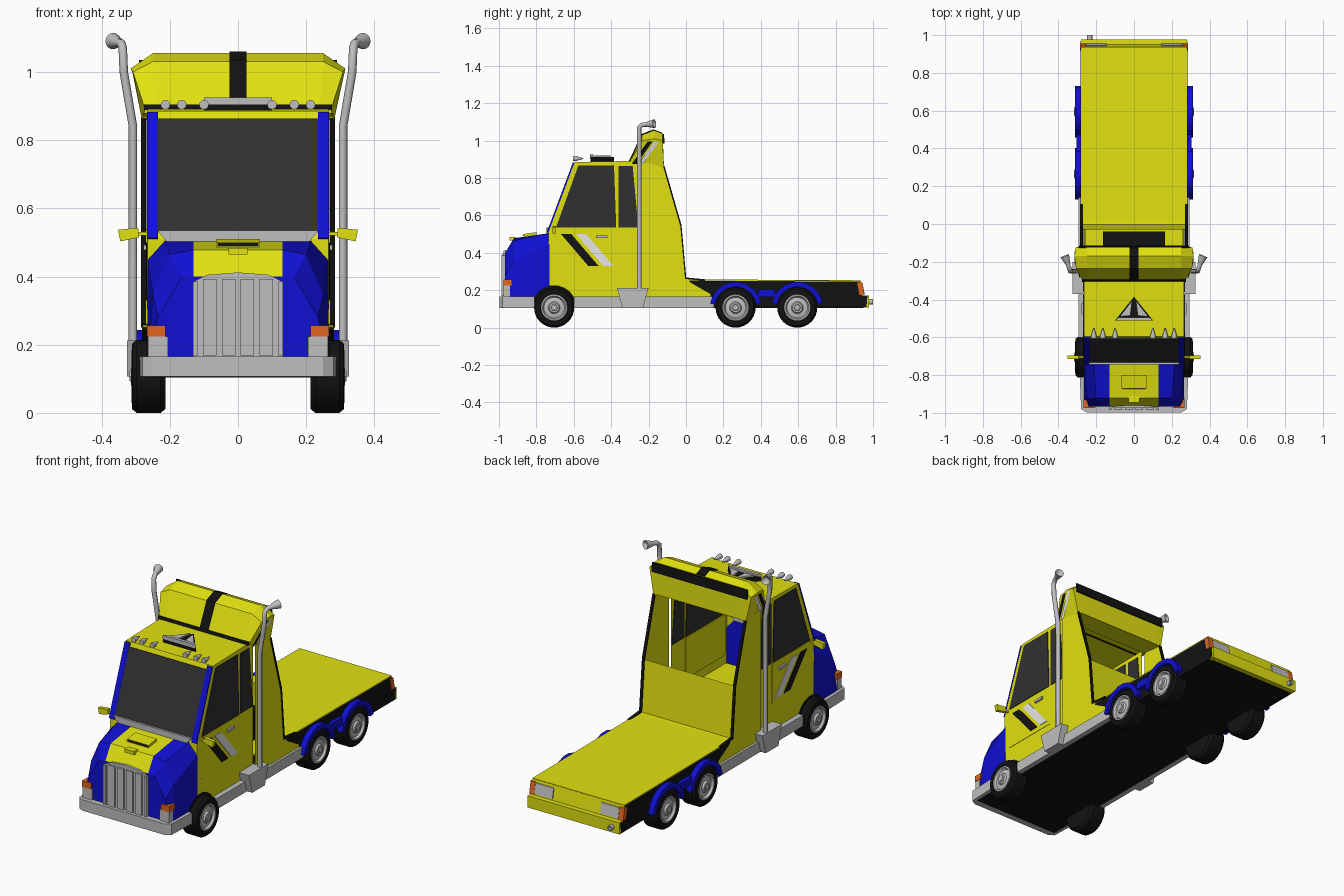
import bpy, bmesh, math
from mathutils import Vector

if "Cube" in bpy.data.objects:
    bpy.data.objects.remove(bpy.data.objects["Cube"])


def material(name, *rgb):
    m = bpy.data.materials.new(name)
    m.use_nodes = True
    m.diffuse_color = (*rgb, 1)
    m.node_tree.nodes["Principled BSDF"].inputs["Base Color"].default_value = (*rgb, 1)
    return m


YELLOW = material("yellow paint", .75, .75, .005)
BLUE = material("blue paint", .005, .005, .65)
BLACK = material("black", .006, .006, .006)
GREY = material("grey metal", .52, .52, .52)
GLASS = material("dark glass", .03, .03, .03)
ORANGE = material("orange lamp", .75, .13, .015)
WHITE = material("white", .9, .9, .9)


def finish(name, bm, *mats):
    bmesh.ops.remove_doubles(bm, verts=bm.verts, dist=1e-5)
    bmesh.ops.recalc_face_normals(bm, faces=bm.faces)
    mesh = bpy.data.meshes.new(name)
    bm.to_mesh(mesh)
    bm.free()
    for m in mats:
        mesh.materials.append(m)
    ob = bpy.data.objects.new(name, mesh)
    bpy.context.collection.objects.link(ob)
    return ob


def loft(bm, rows, closed=False, caps=False):
    """Skin equal-length rows of points."""
    vs = [[bm.verts.new(p) for p in r] for r in rows]
    n = len(rows[0])
    for a, b in zip(vs, vs[1:]):
        for i in range(n if closed else n - 1):
            j = (i + 1) % n
            bm.faces.new((a[i], a[j], b[j], b[i]))
    if caps:
        bm.faces.new(vs[0])
        bm.faces.new(vs[-1])


PLACE = {"x": lambda p, d: (d, *p), "y": lambda p, d: (p[0], d, p[1]), "z": lambda p, d: (*p, d)}


def prism(name, prof, a, b, mat, axis="x", mirror=False):
    """Extrude a flat profile along an axis, optionally on both sides."""
    bm = bmesh.new()
    for s in ((1, -1) if mirror else (1,)):
        rows = [[PLACE[axis](p, d) for p in prof] for d in (a, b)]
        loft(bm, [[(s * x, y, z) for x, y, z in r] for r in rows], True, True)
    return finish(name, bm, mat)


def box(name, x, y, z, mat, mirror=False):
    prof = [(y[0], z[0]), (y[1], z[0]), (y[1], z[1]), (y[0], z[1])]
    return prism(name, prof, *x, mat, mirror=mirror)


def strip(name, line, x0, x1, mat, dy, dz, mirror=False):
    """Thin plate following a side-view line, thickened by (dy, dz)."""
    back = [(y + dy, z + dz) for y, z in reversed(line)]
    return prism(name, line + back, x0, x1, mat, mirror=mirror)


def lathe(name, prof, centre, axis, mat, sides=32):
    """Turn (distance along axis, radius) points around an axis."""
    bm = bmesh.new()
    q = Vector(axis).to_track_quat("Z", "Y")
    ring = [i * math.tau / sides for i in range(sides)]
    loft(bm, [[Vector(centre) + q @ Vector((r * math.cos(t), r * math.sin(t), d)) for t in ring]
              for d, r in prof], True)
    bmesh.ops.dissolve_degenerate(bm, edges=bm.edges, dist=1e-5)
    ob = finish(name, bm, mat)
    bpy.ops.object.select_all(action="DESELECT")
    ob.select_set(True)
    bpy.context.view_layer.objects.active = ob
    bpy.ops.object.shade_smooth_by_angle(angle=math.radians(35))
    return ob


def shell(name, prof, half, open_edges, mat, hole=None):
    """Hollow sheet body; some profile edges stay open, one gets a cut-out."""
    bm = bmesh.new()
    loft(bm, [[(x, *p) for p in prof] for x in (-half, half)], True, True)
    bm.faces.ensure_lookup_table()
    gone = [bm.faces[i] for i in open_edges]
    if hole is not None:
        bmesh.ops.inset_individual(bm, faces=[bm.faces[hole]], thickness=.03)
        bm.faces.ensure_lookup_table()
        gone.append(bm.faces[hole])
    bmesh.ops.delete(bm, geom=gone, context="FACES")
    return finish(name, bm, mat)


# Cab and sleeper bodies
shell("cab_body", [(-.735, .15), (-.735, .51), (-.595, .885), (-.25, .892), (-.25, .15)], .265, [3], YELLOW)
shell("sleeper_body", [(-.25, .11), (-.25, .88), (-.12, .87), (-.028, .54), (-.003, .26), (.15, .245), (.15, .11)],
      .28, [0], YELLOW, hole=2)
box("cab_floor", (-.26, .26), (-.72, -.01), (.25, .26), YELLOW)
box("cab_seat", (-.165, .165), (-.2, -.04), (.26, .42), BLACK)
box("underside", (-.262, .262), (-.96, .95), (.104, .112), BLACK)

# Roof fairing: y, inner height, inner width, outer height, outer width
fair = [(-.3, .89, .24, .888, .272), (-.235, 1.03, .25, 1.0, .308), (-.17, 1.055, .25, 1.01, .315),
        (-.125, 1.037, .25, 1.0, .31), (-.118, .865, .25, .855, .281)]
bm = bmesh.new()
loft(bm, [[(-wo, y, zo), (-wi, y, zi), (wi, y, zi), (wo, y, zo)] for y, zi, wi, zo, wo in fair])
for s in (-1, 1):
    bm.faces.new([bm.verts.new((s * wo, y, zo)) for y, zi, wi, zo, wo in fair])
finish("roof_fairing", bm, YELLOW)
top = [(f[0], f[1]) for f in fair[:4]]
strip("fairing_centre_stripe", top, -.025, .025, BLACK, -.003, .005)
strip("fairing_rear_lip", [(-.126, 1.035), (-.122, .985)], -.29, .29, BLACK, .008, 0)
strip("fairing_base_trim", [(-.306, .888), (-.3, .904)], -.275, .275, BLACK, .009, 0)
strip("sleeper_edge_trim", [(-.122, .86), (-.03, .54), (-.005, .26), (.1, .25)], .27, .285, BLACK, .006, .008, True)
# Slanted paint bands on the fairing cheeks
for name, y, m in (("fairing_black_band", -.29, BLACK), ("fairing_white_band", -.255, WHITE)):
    bm = bmesh.new()
    for s in (-1, 1):
        loft(bm, [[(s * .286, y, .875), (s * .286, y + .026, .875)],
                  [(s * .314, y + .085, .995), (s * .314, y + .111, .995)]])
    finish(name, bm, m)

# Windscreen, pillars and sill
screen = [(-.728, .53), (-.604, .861)]
strip("windscreen", screen, -.235, .235, GLASS, -.007, .003)
strip("blue_pillar", [(-.735, .51), (-.597, .88)], .235, .2665, BLUE, -.008, .003, True)
prism("windscreen_sill", [(-.21, .503), (.21, .503), (.237, .535), (-.237, .535)], -.745, -.72, GREY, "y")

# Doors, side windows and stripes
prism("door", [(-.715, .32), (-.7, .305), (-.37, .305), (-.37, .53), (-.715, .53)], .26, .267, YELLOW, mirror=True)
prism("door_window", [(-.695, .535), (-.575, .868), (-.385, .868), (-.373, .535)], .261, .269, GLASS, mirror=True)
prism("rear_side_window", [(-.36, .535), (-.36, .865), (-.285, .865), (-.255, .535)], .261, .269, GLASS, mirror=True)
for name, y, m in (("door_black_stripe", -.668, BLACK), ("door_white_stripe", -.588, WHITE)):
    prism(name, [(y, .5), (y + .055, .5), (y + .2, .33), (y + .145, .33)], .262, .27, m, mirror=True)
box("door_handle", (.265, .277), (-.48, -.42), (.478, .492), GREY, True)
box("mirror_arm", (.26, .3), (-.71, -.7), (.52, .53), YELLOW, True)
prism("mirror", [(.29, .515), (.345, .503), (.352, .537), (.293, .543)], -.715, -.695, YELLOW, "y", True)

# Hood: yellow middle, blue flanks
half = [(-.73, [(.13, .505), (.215, .505), (.265, .45), (.266, .16)]),
        (-.92, [(.13, .478), (.2, .465), (.25, .35), (.266, .16)]),
        (-.967, [(.13, .4), (.165, .4), (.235, .28), (.262, .16)])]
bm = bmesh.new()
loft(bm, [[(-x, y, z) for x, z in reversed(h)] + [(x, y, z) for x, z in h] for y, h in half], caps=True)
for f in bm.faces:
    if max(abs(v.co.x) for v in f.verts) < .14:
        f.material_index = 1
finish("hood", bm, BLUE, YELLOW)
strip("hood_scoop", [(-.87, .486), (-.8, .496)], -.065, .065, YELLOW, 0, .014)
strip("hood_scoop_mouth", [(-.874, .49), (-.87, .499)], -.06, .06, BLACK, .006, 0)
box("hood_latch", (-.028, .028), (-.945, -.91), (.465, .484), YELLOW)

# Grille
arch = [(-.132, .165), (.132, .165), (.132, .385), (.09, .405), (0, .412), (-.09, .405), (-.132, .385)]
prism("grille", arch, -.975, -.95, GREY, "y")
for i in range(4):
    x = -.0825 + i * .055
    box("grille_bar", (x - .02, x + .02), (-.986, -.97), (.168, .392), GREY)
box("grille_side", (.118, .132), (-.986, -.96), (.168, .385), GREY, True)

# Bumper, front lamps, skirts and steps
edge = [(.25, -.998), (.28, -.98), (.287, -.81)]
prism("front_bumper", [(-x, y) for x, y in reversed(edge)] + edge, .106, .166, GREY, "z")
box("headlamp", (.205, .264), (-.975, -.94), (.166, .224), GREY, True)
box("front_indicator", (.213, .267), (-.975, -.93), (.224, .257), ORANGE, True)
box("side_skirt", (.265, .293), (-.6, .15), (.106, .166), GREY, True)
prism("side_step", [(-.34, .106), (-.23, .106), (-.2, .213), (-.37, .213)], .265, .325, GREY, mirror=True)

# Flatbed and tail
prism("bed_frame", [(.13, .11), (.13, .18), (.02, .243), (.02, .251), (.93, .246), (.944, .17), (.97, .17), (.965, .11)],
      -.282, .282, BLACK)
strip("bed_top", [(-.003, .252), (.935, .247)], -.28, .28, YELLOW, 0, .006)
strip("tail_panel", [(.93, .25), (.945, .17)], -.28, .28, YELLOW, .006, 0)
box("tail_bumper", (-.28, .28), (.945, .978), (.108, .172), YELLOW)
strip("tail_lamp", [(.936, .236), (.947, .18)], .145, .255, GREY, .008, 0, True)
strip("tail_indicator", [(.915, .24), (.927, .175)], .256, .286, ORANGE, .028, 0, True)
lathe("tailpipe", [(0, .014), (.08, .014), (.08, .009), (.04, .009)], (-.235, .92, .138), (0, 1, 0), GREY, 12)

# Wheels and arches
tyre = [(-.05, 0), (-.05, .095), (-.035, .107), (.035, .107), (.048, .097), (.05, .073), (.03, .07)]
hub = [(.03, .074), (.049, .07), (.05, .062), (.038, .055), (.042, .032), (.052, .026), (.052, 0)]
for axle, y in (("front", -.705), ("middle", .265), ("rear", .595)):
    for side, s in (("left", 1), ("right", -1)):
        at = (s * .262, y, .107)
        lathe(f"{axle}_{side}_tyre", tyre, at, (s, 0, 0), BLACK)
        lathe(f"{axle}_{side}_hub", hub, at, (s, 0, 0), GREY)
        lathe(f"{axle}_{side}_hub_cap", [(.05, .02), (.056, .016), (.056, 0)], at, (s, 0, 0), GREY, 6)

    def arc(r):
        return [(y + r * math.cos(t), .107 + r * math.sin(t)) for t in [math.pi * (.05 + .1 * i) for i in range(10)]]
    if axle == "front":
        prism("front_wheel_well", arc(.12), .25, .268, BLACK, mirror=True)
    else:
        prism(f"{axle}_wheel_arch", arc(.138) + arc(.111)[::-1], .25, .313, BLUE, mirror=True)
box("arch_link", (.25, .305), (.385, .475), (.165, .205), BLUE, True)

# Exhaust stacks
for side, s in (("left", 1), ("right", -1)):
    curve = bpy.data.curves.new(f"{side}_exhaust", "CURVE")
    curve.dimensions = "3D"
    curve.bevel_depth, curve.bevel_resolution, curve.use_fill_caps = .0125, 2, True
    path = [(.308, .2), (.308, .84), (.335, 1.0), (.338, 1.07)]
    pts = [(s * x, -.25, z) for x, z in path] + [(s * .342, -.235, 1.084), (s * .352, -.21, 1.086)]
    spline = curve.splines.new("POLY")
    spline.points.add(len(pts) - 1)
    for p, co in zip(spline.points, pts):
        p.co = (*co, 1)
    curve.materials.append(GREY)
    bpy.context.collection.objects.link(bpy.data.objects.new(f"{side}_exhaust", curve))
    lathe(f"{side}_exhaust_flare", [(0, .012), (.05, .024), (.045, .015), (.02, 0)],
          (s * .348, -.215, 1.086), (s * .4, 1, .1), GREY, 16)
    # Roof spot lamps
    for x in (.1, .165, .213):
        lathe(f"{side}_spot_lamp", [(0, 0), (0, .014), (.015, .014), (.055, .002), (.055, 0)],
              (s * x, -.605, .904), (0, 1, 0), GREY, 12)

# Triangular roof beacon
tri = [(-.1, -.51), (.1, -.51), (0, -.385)]
prism("beacon_base", tri, .885, .912, BLACK, "z")
prism("beacon_rim", [(-.1, -.512), (.1, -.512), (.085, -.495), (-.085, -.495)], .905, .925, GREY, "z")
prism("beacon_plate", [(.02, -.485), (.075, -.49), (.01, -.405)], .9, .92, GREY, "z", True)
